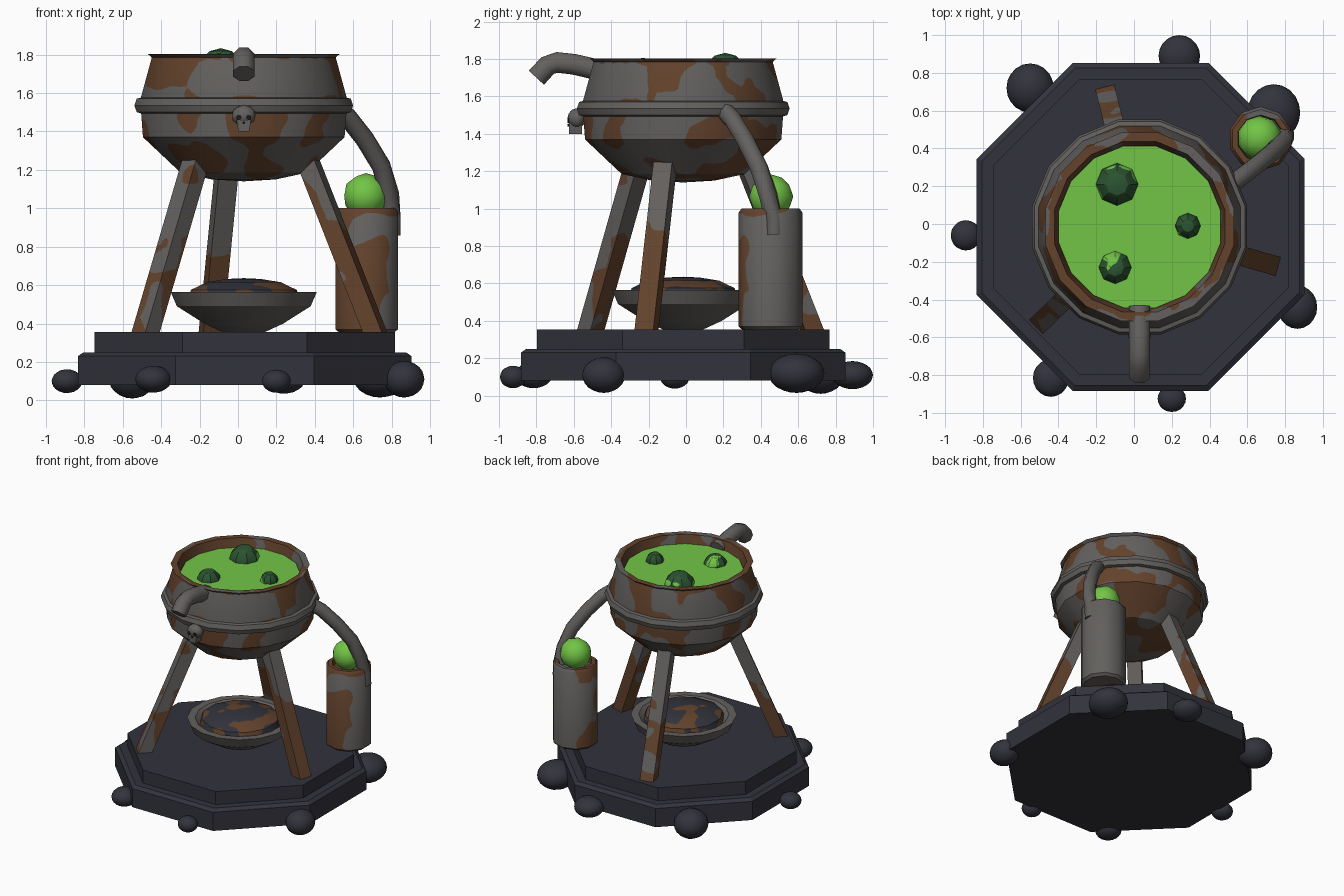
import bpy, bmesh, math
from mathutils import Vector, Matrix, noise

if "Cube" in bpy.data.objects:
    bpy.data.objects.remove(bpy.data.objects["Cube"])

CX, CY = 0.03, -0.015          # shared axis of base, bowl and cauldron


def material(name, rgb):
    m = bpy.data.materials.new(name)
    m.diffuse_color = (*rgb, 1)
    m.use_nodes = True
    m.node_tree.nodes["Principled BSDF"].inputs["Base Color"].default_value = m.diffuse_color
    return m


IRON = material("iron_grey", (0.125, 0.118, 0.112))
RUST = material("rust_brown", (0.125, 0.055, 0.025))
STONE = material("dark_stone", (0.032, 0.033, 0.045))
SLIME = material("slime_green", (0.17, 0.56, 0.062))
BUBBLE = material("deep_green", (0.025, 0.09, 0.032))
BLACK = material("hollow_black", (0.012, 0.012, 0.012))


def finish(name, bm, mat, angle=30):
    bmesh.ops.remove_doubles(bm, verts=bm.verts, dist=1e-5)
    bmesh.ops.recalc_face_normals(bm, faces=bm.faces)
    me = bpy.data.meshes.new(name)
    bm.to_mesh(me)
    bm.free()
    me.materials.append(mat)
    me.shade_smooth()
    me.set_sharp_from_angle(angle=math.radians(angle))
    ob = bpy.data.objects.new(name, me)
    bpy.context.collection.objects.link(ob)
    return ob


def loft(bm, rings):
    """Skin a list of point rings and cap both ends."""
    rows = [[bm.verts.new(p) for p in ring] for ring in rings]
    n = len(rows[0])
    for a, b in zip(rows, rows[1:]):
        for i in range(n):
            j = (i + 1) % n
            bm.faces.new((a[i], a[j], b[j], b[i]))
    bm.faces.new(rows[0][::-1])
    bm.faces.new(rows[-1])


def lathe(name, profile, n, mat, x=CX, y=CY, angle=30):
    bm = bmesh.new()
    ang = [(i + 0.5) * math.tau / n for i in range(n)]
    loft(bm, [[(x + r * math.cos(a), y + r * math.sin(a), z) for a in ang]
              for r, z in profile])
    return finish(name, bm, mat, angle)


def ball(name, loc, size, mat, low=False, detail=2):
    bm = bmesh.new()
    mtx = Matrix.Translation(loc) @ Matrix.Diagonal((*size, 1))
    if low:
        bmesh.ops.create_uvsphere(bm, u_segments=8, v_segments=6, radius=1, matrix=mtx)
    else:
        bmesh.ops.create_icosphere(bm, subdivisions=detail, radius=1, matrix=mtx)
    return finish(name, bm, mat)


def tube(name, pts, radius, mat):
    """Eight-sided pipe along a path of points."""
    pts = [Vector(p) for p in pts]
    rings = []
    for i, p in enumerate(pts):
        t = (pts[min(i + 1, len(pts) - 1)] - pts[max(i - 1, 0)]).normalized()
        u = t.cross(Vector((0.45, -0.8, 0.1)) if abs(t.x) > 0.1 else Vector((1, 0, 0))).normalized()
        v = t.cross(u)
        ang = [(k + 0.5) * math.tau / 8 for k in range(8)]
        rings.append([p + radius * (u * math.cos(a) + v * math.sin(a)) for a in ang])
    bm = bmesh.new()
    loft(bm, rings)
    return finish(name, bm, mat, 50)


def blotch(ob, mat, bias, freq=4.5, seed=0.0, cell=0.06):
    """Cut irregular patches of a second colour into the surface."""
    me = ob.data
    me.materials.append(mat)
    normals = [c.vector.copy() for c in me.corner_normals]
    att = me.attributes.new("keep_normal", 'FLOAT_VECTOR', 'CORNER')
    for d, nrm in zip(att.data, normals):
        d.vector = nrm
    bm = bmesh.new()
    bm.from_mesh(me)
    bmesh.ops.triangulate(bm, faces=bm.faces)
    for _ in range(6):
        long = [e for e in bm.edges if e.calc_length() > cell]
        if not long:
            break
        bmesh.ops.subdivide_edges(bm, edges=long, cuts=1)
        bmesh.ops.triangulate(bm, faces=bm.faces)
    off = Vector((seed, seed * 1.7, seed * 0.6))

    def field(p):
        q = p * freq + off
        return noise.noise(q) + 0.3 * noise.noise(q * 2.3) + bias(p) + 1e-5
    f = {v: field(v.co) for v in bm.verts}
    cuts = []
    for e in list(bm.edges):
        a, b = e.verts
        if f[a] * f[b] < 0:
            cuts.append(bmesh.utils.edge_split(e, a, f[a] / (f[a] - f[b]))[1])
    if cuts:
        bmesh.ops.connect_verts(bm, verts=cuts)
    for face in bm.faces:
        face.material_index = int(sum(f.get(v, 0) for v in face.verts) > 0)
    bm.to_mesh(me)
    bm.free()
    att = me.attributes["keep_normal"]
    normals = [Vector(d.vector).normalized() for d in att.data]
    me.attributes.remove(att)
    me.normals_split_custom_set(normals)


# octagonal two-step base
k = 1 / math.cos(math.pi / 8)
lathe("stone_base", [(0.868 * k, 0.08), (0.868 * k, 0.23), (0.84 * k, 0.25), (0.782 * k, 0.25),
                     (0.782 * k, 0.355)], 8, STONE, 0.035, -0.015, 20)

# boulders around the base: x, y, z, rx, ry, rz
ROCKS = [(-0.55, 0.72, 0.12, 0.125, 0.13, 0.11), (0.24, 0.89, 0.11, 0.11, 0.11, 0.075),
         (0.74, 0.59, 0.12, 0.14, 0.15, 0.105), (0.865, -0.44, 0.11, 0.105, 0.115, 0.095),
         (0.20, -0.925, 0.10, 0.075, 0.07, 0.06), (-0.44, -0.815, 0.11, 0.095, 0.1, 0.07),
         (-0.89, -0.06, 0.10, 0.08, 0.08, 0.062)]
for i, r in enumerate(ROCKS):
    ball(f"boulder_{i + 1}", r[:3], r[3:], STONE, detail=3)

# three splayed legs
for i, deg in enumerate((-16, 104, 224)):
    rad = Vector((math.cos(math.radians(deg)), math.sin(math.radians(deg)), 0))
    tan = Vector((-rad.y, rad.x, 0))
    rings = []
    for r, z in ((0.712, 0.35), (0.345, 1.25)):
        c = Vector((CX, CY, z)) + rad * r
        rings.append([c + rad * a * 0.052 + tan * b * 0.052
                      for a, b in ((-1, -1), (1, -1), (1, 1), (-1, 1))])
    bm = bmesh.new()
    loft(bm, rings)
    leg = finish(f"leg_{i + 1}", bm, IRON)
    top = (0.98, 0.72, 0.8)[i]
    blotch(leg, RUST, lambda p, top=top: (top - p.z) * 0.9, 5, 3.1 * i + 1)

# fire bowl with a mound of coals
lathe("fire_bowl", [(0.10, 0.35), (0.21, 0.40), (0.355, 0.49), (0.388, 0.565), (0.33, 0.565),
                    (0.29, 0.53), (0.0, 0.52)], 16, IRON)
coals = lathe("coals", [(0.30, 0.53), (0.285, 0.575), (0.20, 0.615), (0.09, 0.632), (0, 0.636)],
              12, STONE)
blotch(coals, RUST, lambda p: -0.05, 7, 5.0, 0.04)

# cauldron shell with its inner wall
pot = lathe("cauldron", [(0, 1.14), (0.17, 1.15), (0.335, 1.185), (0.535, 1.37), (0.545, 1.5),
                         (0.545, 1.58), (0.488, 1.785), (0.508, 1.802), (0.46, 1.802),
                         (0.435, 1.70), (0, 1.70)], 16, IRON)


def pot_bias(p):
    inner = math.hypot(p.x - CX, p.y - CY) < 0.485 and p.z > 1.69
    return 0.2 if inner else -0.06


blotch(pot, RUST, pot_bias, 4.5, 2.3, 0.05)

# raised belt
lathe("cauldron_belt", [(0.53, 1.49), (0.568, 1.5), (0.58, 1.535), (0.568, 1.57), (0.53, 1.58)],
      16, IRON)

# liquid and bubbles
lathe("liquid", [(0.437, 1.715), (0.437, 1.735)], 16, SLIME)
for i, (x, y, r, z) in enumerate(((-0.09, 0.21, 0.118, 1.715), (0.285, -0.01, 0.068, 1.735),
                                  (-0.10, -0.23, 0.092, 1.715))):
    b = ball(f"bubble_{i + 1}", (x, y, z), (r, r, r), BUBBLE, low=True)
    blotch(b, SLIME, lambda p: -0.33, 9, 1.5 + i, 0.03)

# pouring spout
tube("spout", [(0.03, -0.44, 1.735), (0.03, -0.60, 1.772), (0.03, -0.69, 1.782),
               (0.03, -0.74, 1.765), (0.03, -0.80, 1.70)], 0.06, IRON)

# skull ornament
ball("skull_cranium", (0.03, -0.585, 1.482), (0.064, 0.05, 0.055), IRON)
bm = bmesh.new()
loft(bm, [[(0.03 + sx * w, -0.59 + sy * 0.035, z) for sx, sy in ((-1, -1), (1, -1), (1, 1), (-1, 1))]
          for w, z in ((0.028, 1.40), (0.038, 1.46))])
finish("skull_jaw", bm, IRON)
for i, (dx, z, r) in enumerate(((-0.025, 1.473, 0.014), (0.025, 1.473, 0.014), (0, 1.445, 0.007))):
    bm = bmesh.new()
    bmesh.ops.create_cone(bm, cap_ends=True, segments=8, radius1=r, radius2=r, depth=0.008,
                          matrix=Matrix.Translation((0.03 + dx, -0.629, z)) @ Matrix.Rotation(math.pi / 2, 4, 'X'))
    finish(("skull_eye_left", "skull_eye_right", "skull_nose")[i], bm, BLACK)

# barrel with a glowing ball and feed pipe
BX, BY = 0.67, 0.452
barrel = lathe("barrel", [(0.15, 0.352), (0.17, 0.37), (0.17, 0.98), (0.155, 1.0), (0.125, 1.0),
                          (0.12, 0.96), (0, 0.96)], 10, IRON, BX, BY, 40)
blotch(barrel, RUST, lambda p: -0.12 + 1.5 * (BY - p.y) - 1.6 * (p.x - BX) + 0.25 * (p.z > 0.97),
       4.5, 4.4)
ball("slime_ball", (0.665, 0.455, 1.065), (0.118, 0.118, 0.118), SLIME)
tube("feed_pipe", [(0.50, 0.20, 1.53), (0.57, 0.25, 1.475), (0.66, 0.32, 1.36), (0.745, 0.39, 1.22),
                   (0.79, 0.44, 1.07), (0.80, 0.465, 0.95), (0.80, 0.47, 0.86)], 0.05, IRON)
